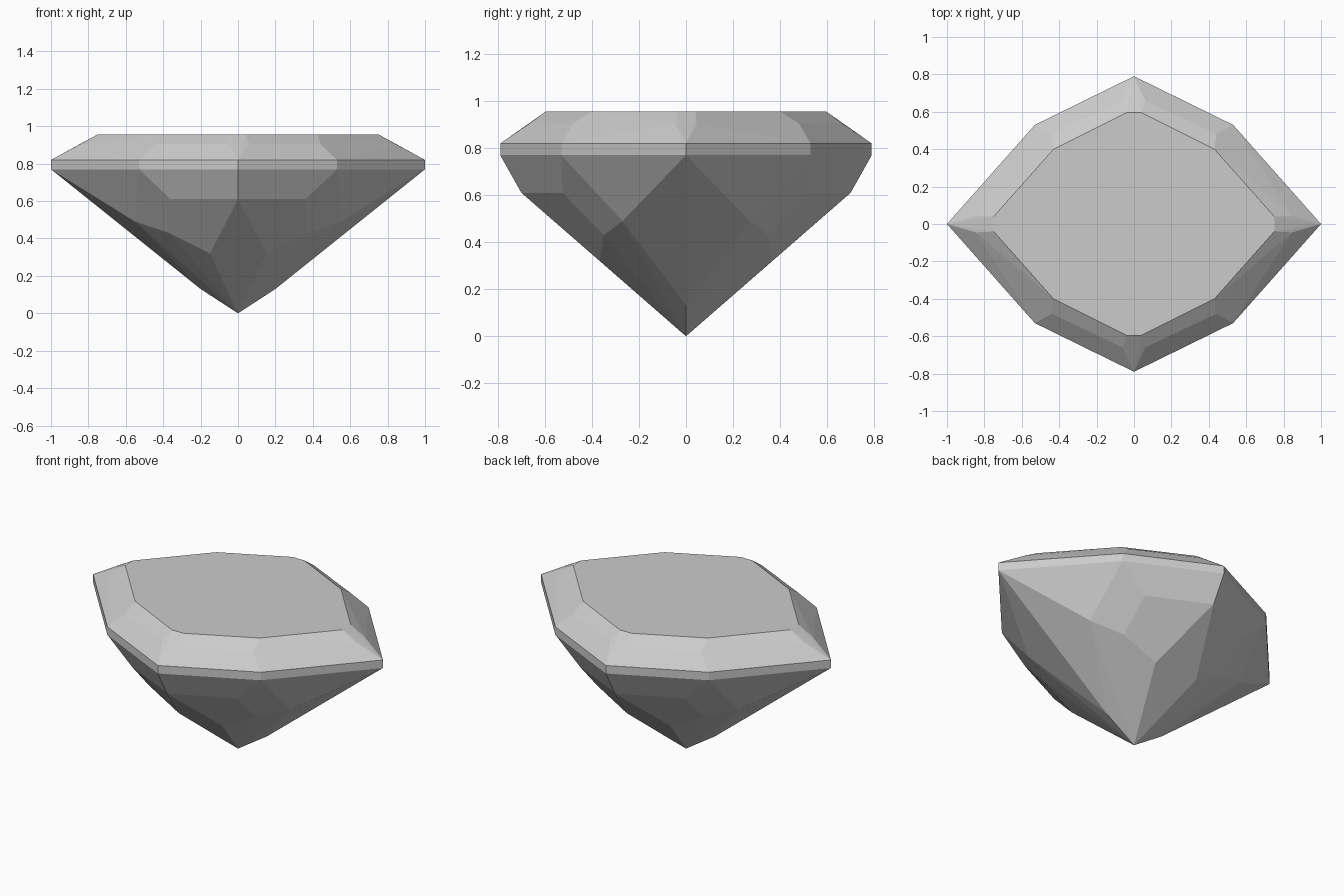
import bpy, bmesh, math

cube = bpy.data.objects.get("Cube")
if cube:
    bpy.data.objects.remove(cube, do_unlink=True)

# One quarter of the gem, each tier listed from the side tip to the front tip
girdle = [(1, 0), (.53, .53), (0, .79)]
tiers = {
    "table": [(.75, .04, .957), (.43, .40, .957), (.04, .595, .957)],
    "crown_step": [(.845, .045, .903), (.44, .48, .905), (.06, .66, .908)],
    "girdle_top": [(x, y, .82) for x, y in girdle],
    "girdle_bottom": [(x, y, .77) for x, y in girdle],
    "pavilion_upper": [(0, .70, .61), (.36, .525, .61), (.55, .27, .49)],
    "pavilion_lower": [(.37, .35, .43), (.15, .367, .32), (.2, 0, .13)],
    "culet": [(0, 0, 0)],
}

# Mirror the quarter across both axes
corners = {(sx * x + 0.0, sy * y + 0.0, z)
           for tier in tiers.values() for x, y, z in tier
           for sx in (1, -1) for sy in (1, -1)}

# The cut stone is the convex solid through all facet corners
bm = bmesh.new()
for co in sorted(corners):
    bm.verts.new(co)
hull = bmesh.ops.convex_hull(bm, input=bm.verts[:])
loose = [v for v in bm.verts if not v.link_faces]
bmesh.ops.delete(bm, geom=loose, context='VERTS')
bmesh.ops.dissolve_limit(bm, angle_limit=math.radians(3),
                         verts=bm.verts[:], edges=bm.edges[:])
bmesh.ops.recalc_face_normals(bm, faces=bm.faces[:])

mesh = bpy.data.meshes.new("gemstone")
bm.to_mesh(mesh)
bm.free()
gem = bpy.data.objects.new("gemstone", mesh)
bpy.context.collection.objects.link(gem)

# Plain grey stone
grey = bpy.data.materials.new("grey_stone")
grey.use_nodes = True
colour = (.6, .6, .6, 1)
grey.diffuse_color = colour
grey.node_tree.nodes["Principled BSDF"].inputs["Base Color"].default_value = colour
mesh.materials.append(grey)
